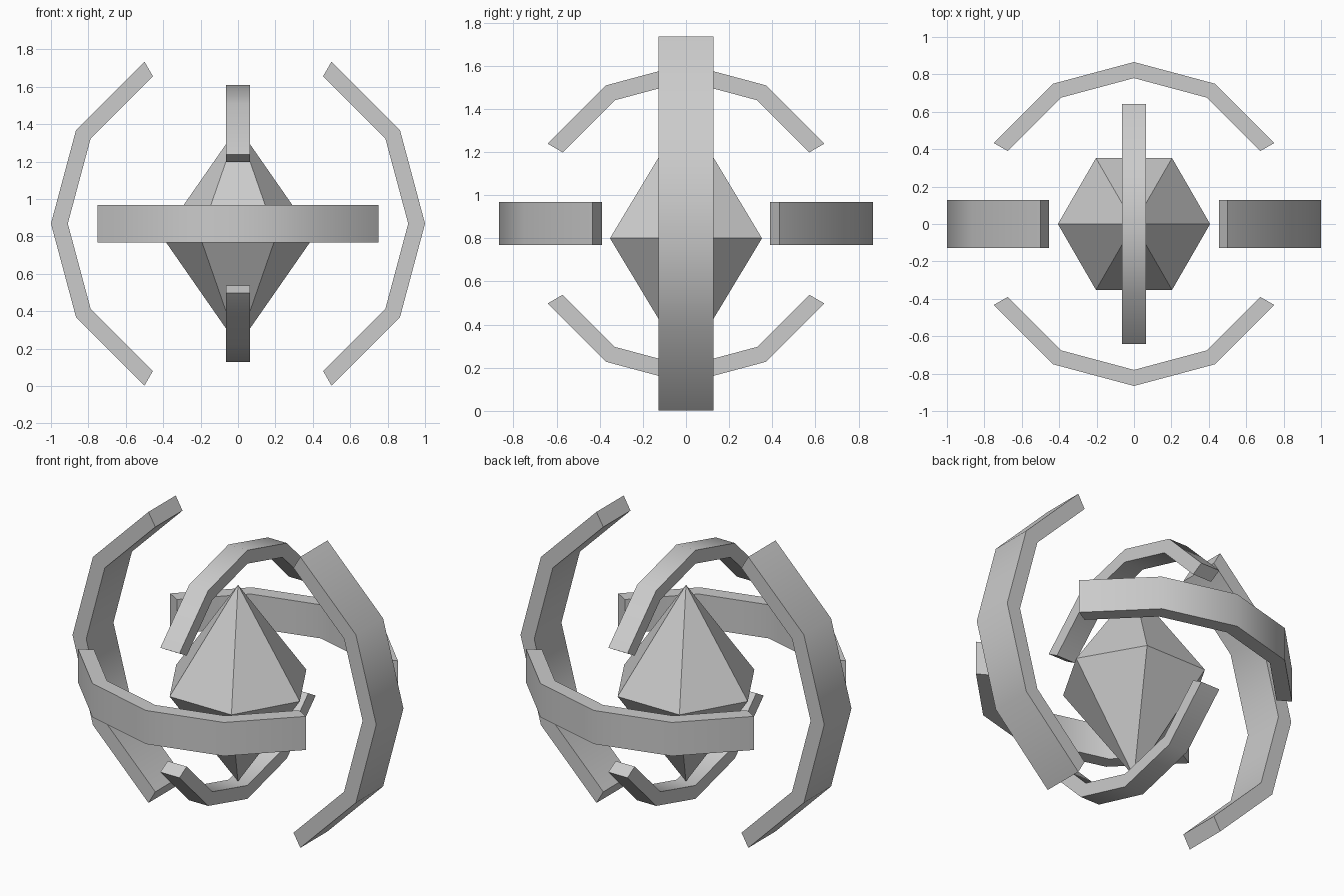
import bpy, bmesh
from math import cos, sin, radians
from mathutils import Vector

cube = bpy.data.objects.get("Cube")
if cube:
    bpy.data.objects.remove(cube, do_unlink=True)

HUB = Vector((0, 0, 0.868))
X, Y, Z = Vector((1, 0, 0)), Vector((0, 1, 0)), Vector((0, 0, 1))

grey = bpy.data.materials.new("light grey")
grey.use_nodes = True
grey.diffuse_color = (0.6, 0.6, 0.6, 1)
grey.node_tree.nodes["Principled BSDF"].inputs["Base Color"].default_value = (0.6, 0.6, 0.6, 1)


def finish(name, bm):
    """Turn a bmesh into an object, smooth along gentle bends only."""
    bmesh.ops.recalc_face_normals(bm, faces=bm.faces)
    mesh = bpy.data.meshes.new(name)
    bm.to_mesh(mesh)
    bm.free()
    mesh.materials.append(grey)
    mesh.shade_smooth()
    mesh.set_sharp_from_angle(angle=radians(40))
    obj = bpy.data.objects.new(name, mesh)
    bpy.context.collection.objects.link(obj)
    return obj


def arc_band(name, middle, along, outer, inner, half_width):
    """Four-segment band bulging toward 'middle', bending along 'along'."""
    side = middle.cross(along)
    bm = bmesh.new()
    rings = []
    for deg in range(-60, 61, 30):
        ray = middle * cos(radians(deg)) + along * sin(radians(deg))
        corners = ((outer, 1), (outer, -1), (inner, -1), (inner, 1))
        rings.append([bm.verts.new(HUB + ray * r + side * s * half_width) for r, s in corners])
    for a, b in zip(rings, rings[1:]):
        for i in range(4):
            j = (i + 1) % 4
            bm.faces.new((a[i], a[j], b[j], b[i]))
    bm.faces.new(rings[0])
    bm.faces.new(rings[-1])
    finish(name, bm)


# Three pairs of nested arcs, one pair per axis
arc_band("left_arc", X, Z, 1.0, 0.91, 0.128)
arc_band("right_arc", -X, Z, 1.0, 0.91, 0.128)
arc_band("back_arc", Y, X, 0.866, 0.78, 0.1)
arc_band("front_arc", -Y, X, 0.866, 0.78, 0.1)
arc_band("top_arc", Z, Y, 0.74, 0.66, 0.063)
arc_band("bottom_arc", -Z, Y, 0.74, 0.66, 0.063)

# Six-sided double pyramid in the middle
bm = bmesh.new()
girdle = [bm.verts.new((0.407 * cos(radians(a)), 0.407 * sin(radians(a)), 0.8))
          for a in range(0, 360, 60)]
for tip_z in (1.385, 0.215):
    tip = bm.verts.new((0, 0, tip_z))
    for i in range(6):
        bm.faces.new((girdle[i], girdle[(i + 1) % 6], tip))
finish("crystal_core", bm)
